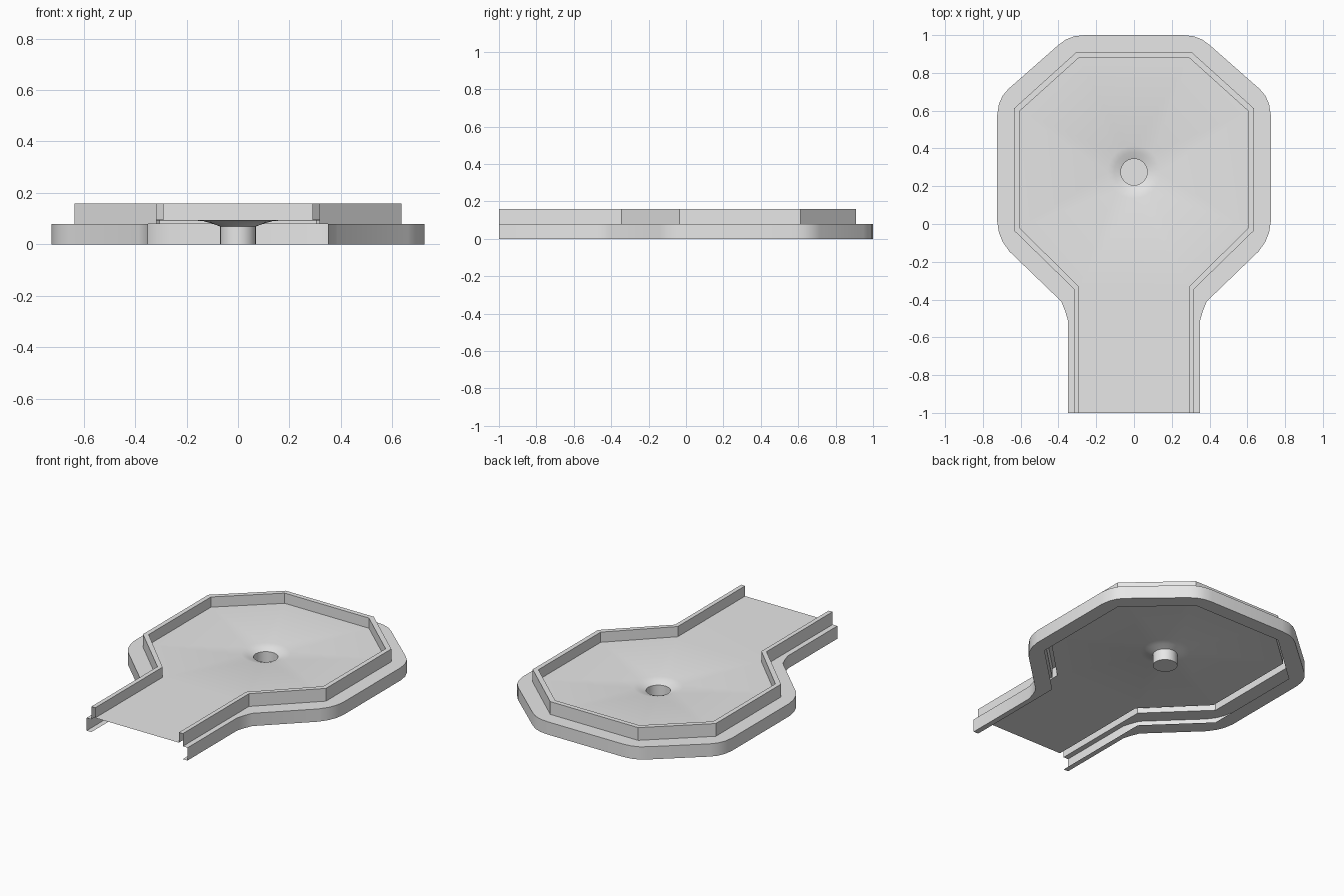
import bpy, bmesh, math
from mathutils import Vector

if "Cube" in bpy.data.objects:
    bpy.data.objects.remove(bpy.data.objects["Cube"])

grey = bpy.data.materials.new("light_grey")
grey.diffuse_color = (0.8, 0.8, 0.8, 1)
grey.use_nodes = True
grey.node_tree.nodes["Principled BSDF"].inputs["Base Color"].default_value = grey.diffuse_color


def mirrored(half):
    """Open outline from the right front end, round the back, to the left front end."""
    return half + [(-x, y) for x, y in reversed(half)]


# Half outlines, front end to back edge
outer = mirrored([(.35, -1), (.35, -.51), (.365, -.46), (.385, -.41), (.66, -.145),
                  (.695, -.095), (.715, -.045), (.724, .01), (.724, .58), (.715, .635),
                  (.695, .68), (.665, .715), (.40, .948), (.36, .977), (.315, .994), (.26, 1)])
kerb_out = mirrored([(.317, -1), (.317, -.345), (.635, -.035), (.635, .612), (.305, .91)])
kerb_in = mirrored([(.29, -1), (.29, -.333), (.606, -.02), (.606, .597), (.292, .88)])

BASE, LEDGE, FLOOR, TOP = 0, .08, .096, .16
HOLE = Vector((0, .275))


def ring(bm, path, z):
    return [bm.verts.new((x, y, z)) for x, y in path]


def wall(bm, a, b, closed=False):
    n = len(a)
    for i in range(n if closed else n - 1):
        j = (i + 1) % n
        bm.faces.new((a[i], a[j], b[j], b[i]))


def strip(bm, a, b):
    """One flat U-shaped face between two outlines."""
    bm.faces.new(a + b[::-1])


def finish(bm, name, angle):
    bmesh.ops.recalc_face_normals(bm, faces=bm.faces)
    me = bpy.data.meshes.new(name)
    bm.to_mesh(me)
    bm.free()
    me.materials.append(grey)
    ob = bpy.data.objects.new(name, me)
    bpy.context.collection.objects.link(ob)
    bpy.ops.object.select_all(action='DESELECT')
    ob.select_set(True)
    bpy.context.view_layer.objects.active = ob
    bpy.ops.object.shade_smooth_by_angle(angle=math.radians(angle))


# Frame: channel-shaped skirt stepping up into the raised kerb
bm = bmesh.new()
flange_edge = ring(bm, kerb_out, BASE)
skirt_low = ring(bm, outer, BASE)
skirt_high = ring(bm, outer, LEDGE)
kerb_foot = ring(bm, kerb_out, LEDGE)
kerb_top_out = ring(bm, kerb_out, TOP)
kerb_top_in = ring(bm, kerb_in, TOP)
kerb_floor = ring(bm, kerb_in, FLOOR)
strip(bm, skirt_low, flange_edge)
wall(bm, skirt_low, skirt_high)
strip(bm, skirt_high, kerb_foot)
wall(bm, kerb_foot, kerb_top_out)
wall(bm, kerb_top_out, kerb_top_in)
wall(bm, kerb_top_in, kerb_floor)
finish(bm, "kerb_and_skirt", 30)

# Floor: flat lane dipping into a funnel round the hole
SEG = 24
bm = bmesh.new()


def circle(r, z):
    return ring(bm, [(HOLE.x + r * math.cos(i * math.tau / SEG),
                      HOLE.y + r * math.sin(i * math.tau / SEG)) for i in range(SEG)], z)


edge = ring(bm, kerb_in, FLOOR)
funnel = [circle(r, z) for r, z in ((.14, .092), (.105, .083), (.07, .07))]
loops = [bm.edges.new((lp[i], lp[(i + 1) % len(lp)]))
         for lp in (edge, funnel[0]) for i in range(len(lp))]
bmesh.ops.triangle_fill(bm, edges=loops, use_beauty=True, use_dissolve=False, normal=(0, 0, 1))
for a, b in zip(funnel, funnel[1:]):
    wall(bm, a, b, True)
finish(bm, "floor", 35)

# Cup: short tube closed at the bottom
bm = bmesh.new()
rim, bottom = circle(.07, .07), circle(.07, BASE)
wall(bm, rim, bottom, True)
bm.faces.new(bottom)
finish(bm, "cup", 35)
